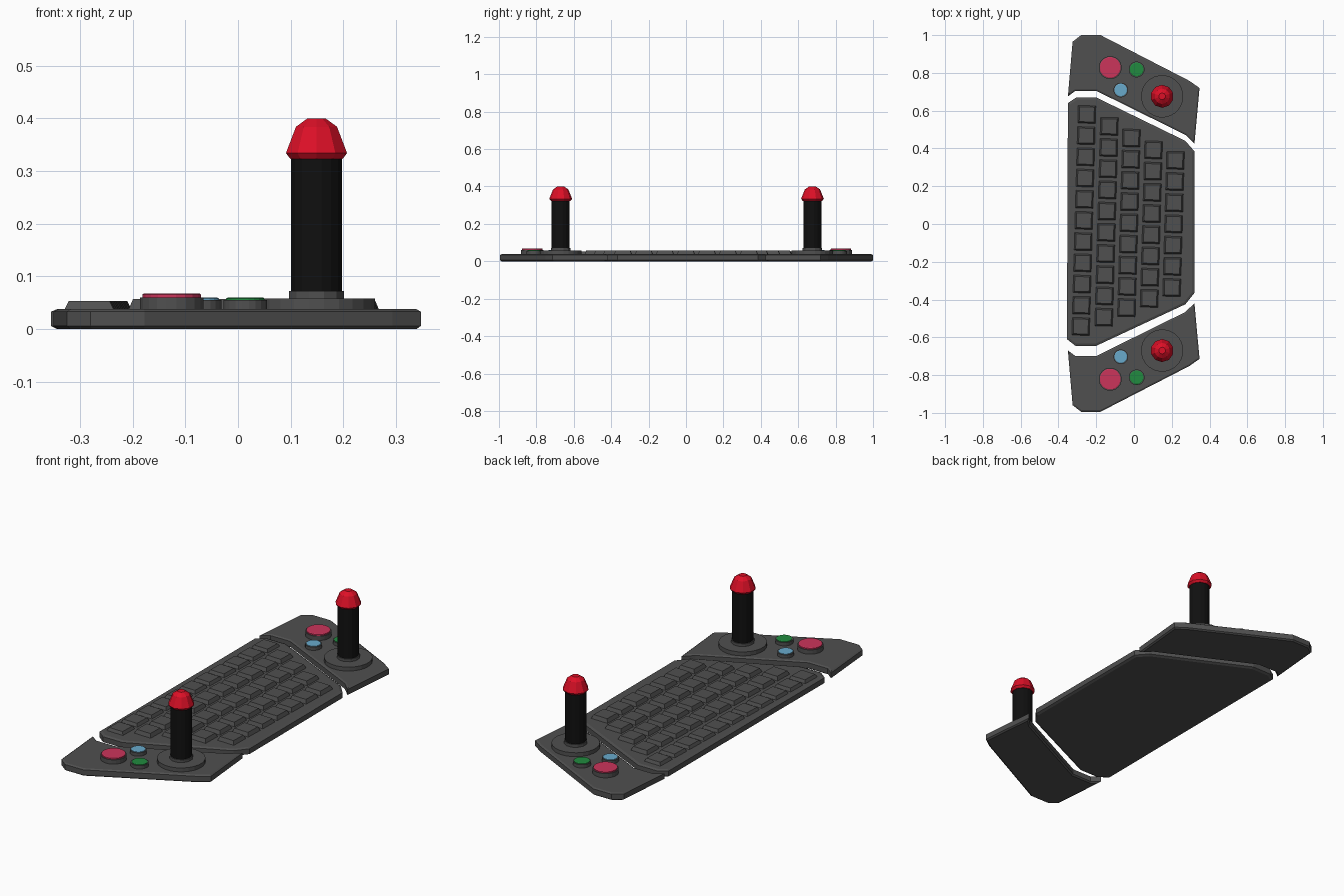
import bpy, bmesh, math
from mathutils import Matrix, Vector

cube = bpy.data.objects.get("Cube")
if cube:
    bpy.data.objects.remove(cube)


def material(name, r, g, b):
    m = bpy.data.materials.new(name)
    m.use_nodes = True
    m.diffuse_color = (r, g, b, 1)
    bsdf = m.node_tree.nodes["Principled BSDF"]
    bsdf.inputs["Base Color"].default_value = (r, g, b, 1)
    bsdf.inputs["Roughness"].default_value = 0.6
    return m


GREY = material("dark grey", 0.08, 0.08, 0.08)
BLACK = material("black", 0.005, 0.005, 0.005)
RED = material("red", 0.72, 0.005, 0.02)
PINK = material("raspberry", 0.6, 0.035, 0.105)
GREEN = material("green", 0.015, 0.26, 0.05)
BLUE = material("light blue", 0.14, 0.4, 0.6)


def finish(bm, name, mat):
    bmesh.ops.recalc_face_normals(bm, faces=bm.faces)
    mesh = bpy.data.meshes.new(name)
    bm.to_mesh(mesh)
    bm.free()
    mesh.materials.append(mat)
    obj = bpy.data.objects.new(name, mesh)
    bpy.context.scene.collection.objects.link(obj)
    return obj


def slab(name, outline, edge):
    """Flat panel with a shallow chamfer around its top and bottom."""
    bm = bmesh.new()
    base = bm.faces.new([bm.verts.new((x, y, 0.006)) for x, y in outline])
    out = bmesh.ops.extrude_face_region(bm, geom=[base], use_keep_orig=True)
    top = [g for g in out["geom"] if isinstance(g, bmesh.types.BMFace)][0]
    for v in top.verts:
        v.co.z = 0.033
    bmesh.ops.recalc_face_normals(bm, faces=bm.faces)
    for face, depth in ((top, 0.005), (base, 0.006)):
        bmesh.ops.inset_region(bm, faces=[face], thickness=edge, depth=depth,
                               use_even_offset=True)
    return finish(bm, name, GREY)


def turned(name, x, y, profile, mat, sides):
    """Stack of rings (radius, height) closed at both ends."""
    bm = bmesh.new()
    rings = []
    for r, z in profile:
        rings.append([bm.verts.new((x + r * math.cos(a), y + r * math.sin(a), z))
                      for a in (math.tau * (i + 0.5) / sides for i in range(sides))])
    for low, high in zip(rings, rings[1:]):
        for i in range(sides):
            j = (i + 1) % sides
            bm.faces.new((low[i], low[j], high[j], high[i]))
    bm.faces.new(rings[0])
    bm.faces.new(rings[-1])
    return finish(bm, name, mat)


# Keyboard panel
slab("keyboard_panel", [
    (-0.35, 0.64), (-0.305, 0.67), (-0.20, 0.67), (0.272, 0.44), (0.32, 0.385),
    (0.32, -0.365), (0.272, -0.425), (-0.20, -0.645), (-0.31, -0.645),
    (-0.355, -0.61)], 0.012)

# Keys: each column has one key fewer than the last
bm = bmesh.new()
columns = [(-0.25, 0.58, 11), (-0.131, 0.517, 10), (-0.014, 0.455, 9),
           (0.103, 0.392, 8), (0.219, 0.337, 7)]
tilt = Matrix.Rotation(math.radians(-1.6), 4, 'Z')
for c, (x, y, count) in enumerate(columns):
    top = 0.053 if c == 0 else 0.057
    for k in range(count):
        place = (Matrix.Translation((x, y, 0))
                 @ tilt @ Matrix.Translation((0, -0.1123 * k, 0)))
        key = bmesh.ops.create_cube(bm, size=1)["verts"]
        for v in key:
            upper = v.co.z > 0
            width = 0.078 if upper else 0.097
            v.co = place @ Vector((v.co.x * width, v.co.y * width,
                                   top if upper else 0.034))
finish(bm, "keys", GREY)

# Control wings at both ends, with buttons and sticks
wing = [(-0.35, 0.675), (-0.325, 0.965), (-0.28, 1.0), (-0.177, 1.0),
        (0.293, 0.758), (0.347, 0.72), (0.32, 0.425), (0.272, 0.472),
        (-0.20, 0.705), (-0.31, 0.705)]
buttons = [("large", -0.126, 0.828, 0.061, 0.06, 0.068, PINK),
           ("green", 0.014, 0.818, 0.042, 0.055, 0.060, GREEN),
           ("blue", -0.07, 0.709, 0.039, 0.055, 0.060, BLUE)]

for side, s in (("back", 1), ("front", -1)):
    def flip(y):
        return 0.003 + s * (y - 0.003)

    slab(side + "_wing", [(x, flip(y)) for x, y in wing], 0.008)

    for name, x, y, r, rim, top, mat in buttons:
        label = f"{side}_{name}_button"
        turned(label + "_rim", x, flip(y), [(r, 0.034), (r, rim)], GREY, 20)
        cap = r - 0.005
        turned(label, x, flip(y),
               [(cap, rim - 0.004), (cap, top - 0.002), (cap - 0.003, top)], mat, 20)

    sx, sy = 0.149, flip(0.676)
    turned(side + "_stick_base", sx, sy, [(0.112, 0.034), (0.112, 0.058)], GREY, 24)
    turned(side + "_stick_collar", sx, sy, [(0.054, 0.056), (0.054, 0.072)], GREY, 12)
    shaft = turned(side + "_stick_shaft", sx, sy,
                   [(0.049, 0.07), (0.049, 0.33)], BLACK, 16)
    turned(side + "_stick_cap", sx, sy,
           [(0.052, 0.323), (0.061, 0.334), (0.041, 0.384), (0.018, 0.4)], RED, 10)
